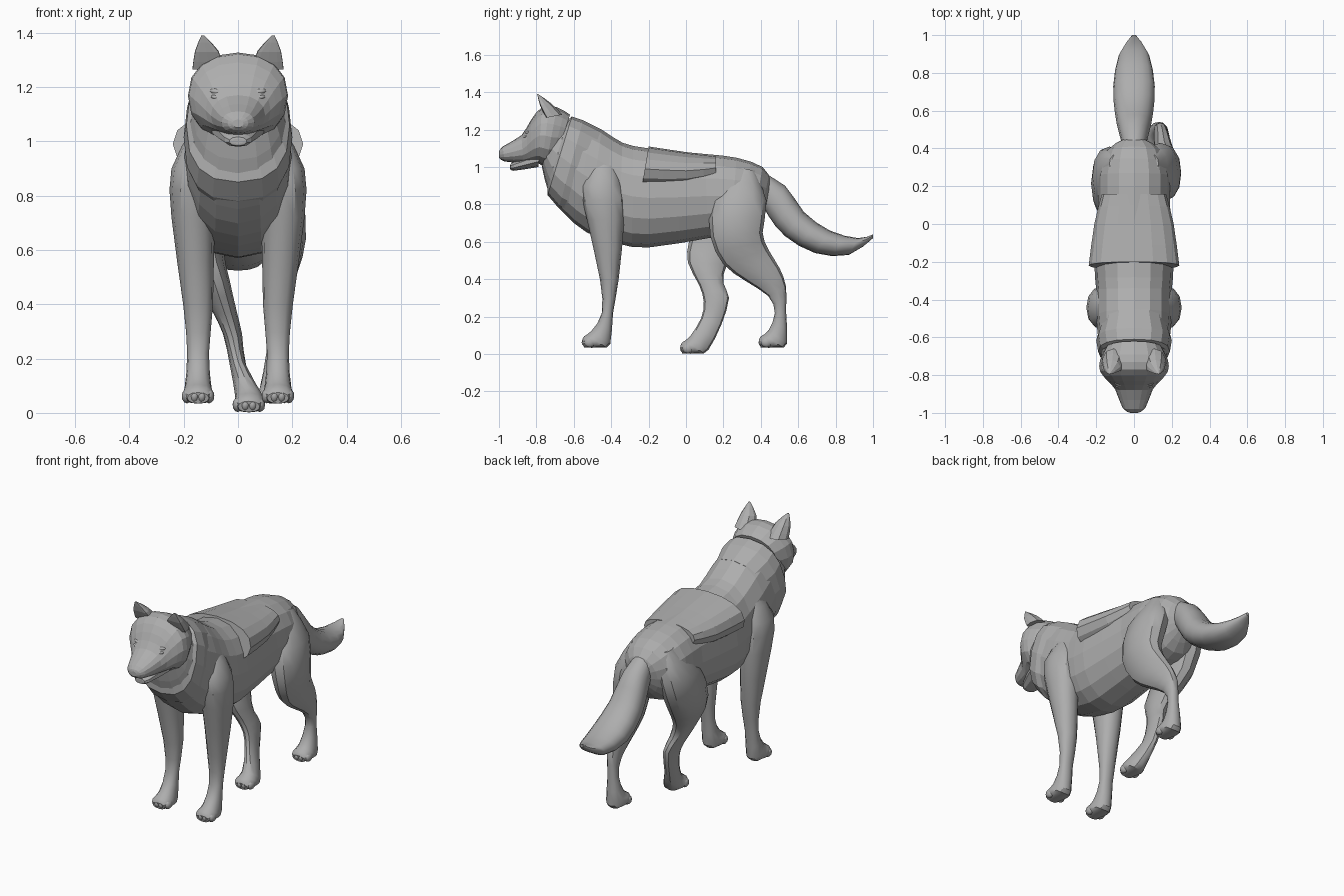
import bpy
import bmesh
import math
from mathutils import Vector

default_cube = bpy.data.objects.get("Cube")
if default_cube:
    bpy.data.objects.remove(default_cube, do_unlink=True)

# One plain grey for the whole animal
GREY = (0.42, 0.42, 0.42, 1)
fur = bpy.data.materials.new("grey_fur")
fur.use_nodes = True
fur.diffuse_color = GREY
for node in fur.node_tree.nodes:
    if node.type == "BSDF_PRINCIPLED":
        node.inputs["Base Color"].default_value = GREY
        node.inputs["Roughness"].default_value = 0.9


def finish(obj, smooth):
    """Give the object its material and, where wanted, smooth shading."""
    obj.data.materials.append(fur)
    if smooth:
        bpy.ops.object.select_all(action="DESELECT")
        obj.select_set(True)
        bpy.context.view_layer.objects.active = obj
        bpy.ops.object.shade_smooth_by_angle(angle=math.radians(35))


def catmull(before, start, end, after, t):
    """Smooth curve from start to end."""
    start_slope = (end - before) / 2
    end_slope = (after - start) / 2
    rise = end - start
    bend = 3 * rise - 2 * start_slope - end_slope
    twist = start_slope + end_slope - 2 * rise
    return start + t * (start_slope + t * (bend + t * twist))


def refine(stations, steps):
    """Insert smooth in-between stations."""
    last = len(stations) - 1
    result = []
    for i in range(last):
        around = [stations[min(max(i + k, 0), last)] for k in (-1, 0, 1, 2)]
        for step in range(steps):
            result.append([catmull(*values, step / steps) for values in zip(*around)])
    result.append(list(stations[last]))
    return result


def loft(name, stations, sides=16, steps=2, side=1, cup=0, power=0.9, smooth=False):
    """Skin oval rings. Station: edge point (y, z), opposite edge (y, z), half width, x."""
    stations = [tuple(s) + (0,) * (6 - len(s)) for s in stations]
    bm = bmesh.new()
    rings = []
    for ay, az, by, bz, width, x in refine(stations, steps):
        first, second = Vector((0, ay, az)), Vector((0, by, bz))
        middle, half = (first + second) / 2, (first - second) / 2
        ring = []
        for k in range(sides):
            angle = math.tau * k / sides
            along, across = math.cos(angle), math.sin(angle)
            along = math.copysign(abs(along) ** power, along)
            across = math.copysign(abs(across) ** power, across)
            if along > 0:
                along *= 1 - cup
            offset = Vector(((x + across * width) * side, 0, 0))
            ring.append(bm.verts.new(middle + half * along + offset))
        rings.append(ring)
    for lower, upper in zip(rings, rings[1:]):
        for k in range(sides):
            following = (k + 1) % sides
            bm.faces.new((lower[k], lower[following], upper[following], upper[k]))
    bm.faces.new(rings[0])
    bm.faces.new(rings[-1])
    bmesh.ops.recalc_face_normals(bm, faces=bm.faces)
    mesh = bpy.data.meshes.new(name)
    bm.to_mesh(mesh)
    bm.free()
    obj = bpy.data.objects.new(name, mesh)
    bpy.context.collection.objects.link(obj)
    finish(obj, smooth)


def blob(name, location, scale, tilt=0):
    """Small smooth ellipsoid."""
    bpy.ops.mesh.primitive_ico_sphere_add(subdivisions=2, radius=1, location=location)
    obj = bpy.context.object
    obj.name = name
    obj.scale = scale
    obj.rotation_euler = (0, tilt, 0)
    finish(obj, True)


def leg(name, stations, x, toe, sole, side=1):
    """Leg that runs down into a paw; toe is the paw's front, sole its underside."""
    paw = [
        (toe + .05, sole + .09, toe + .15, sole + .02, .05, x),
        (toe + .01, sole + .06, toe + .1, sole, .06, x),
        (toe, sole + .04, toe + .01, sole, .04, x),
    ]
    loft(name, stations + paw, sides=12, side=side, smooth=True)
    for number in range(4):
        offset = (number - 1.5) * .027
        centre = (x * side + offset, toe + .02 + abs(offset) / 2, sole + .027)
        blob(f"{name}_toe_{number}", centre, (.02, .03, .027))


# Torso and neck, rump to throat
loft("torso", [
    (.46, .92, .42, .76, .06),
    (.41, 1, .35, .67, .15),
    (.27, 1.05, .24, .64, .19),
    (.1, 1.07, .12, .62, .19),
    (-.2, 1.1, -.2, .57, .21),
    (-.34, 1.13, -.36, .59, .2),
    (-.45, 1.2, -.53, .65, .2),
    (-.55, 1.24, -.65, .75, .19),
    (-.62, 1.26, -.73, .85, .18),
    (-.7, 1.24, -.77, 1, .15),
])

# Layer of fur over the back, with its edge on the ribs
loft("back_fur", [
    (.16, 1.06, .16, .93, .17),
    (0, 1.08, 0, .88, .21),
    (-.2, 1.11, -.24, .87, .24),
])

# Ruff of fur over neck and chest
loft("neck_ruff", [
    (-.45, 1.2, -.57, .72, .17),
    (-.55, 1.25, -.68, .78, .2),
    (-.61, 1.27, -.74, .85, .19),
    (-.63, 1.25, -.74, .92, .17),
], steps=1, power=0.8)

# Head with muzzle and lower jaw
loft("head", [
    (-.62, 1.28, -.7, 1.03, .15),
    (-.69, 1.32, -.75, 1, .18),
    (-.77, 1.32, -.79, 1.02, .18),
    (-.83, 1.25, -.83, 1.02, .14),
    (-.88, 1.17, -.87, 1.02, .1),
    (-.98, 1.11, -.97, 1.03, .06),
    (-1, 1.08, -1, 1.05, .02),
])
loft("lower_jaw", [
    (-.78, 1.09, -.79, 1, .1),
    (-.92, 1.03, -.92, .98, .05),
    (-.94, 1.01, -.94, .99, .02),
], sides=10)
blob("nose", (0, -.98, 1.08), (.03, .02, .02))

# Bushy tail
loft("tail", [
    (.36, 1, .38, .85, .05),
    (.53, .9, .44, .74, .08),
    (.63, .76, .53, .63, .1),
    (.77, .66, .69, .54, .11),
    (.92, .62, .87, .53, .08),
    (1, .64, 1, .62, .01),
], smooth=True)

# Paired ears, eyes, brows and front legs
for label, side in (("left", 1), ("right", -1)):
    loft(label + "_ear", [
        (-.82, 1.25, -.66, 1.28, .06, .11),
        (-.83, 1.32, -.72, 1.34, .045, .115),
        (-.8, 1.39, -.79, 1.39, .005, .13),
    ], sides=10, side=side, cup=0.9)
    blob(label + "_eye", (side * .075, -.855, 1.16), (.026, .015, .01), side * -.2)
    blob(label + "_brow", (side * .07, -.84, 1.18), (.036, .02, .014), side * -.2)
    leg(label + "_front_leg", [
        (-.49, 1.04, -.38, 1.04, .05, .12),
        (-.56, .9, -.34, .9, .09, .155),
        (-.53, .72, -.33, .72, .08, .165),
        (-.46, .4, -.36, .4, .055, .147),
        (-.45, .22, -.39, .22, .04, .147),
    ], x=.147, toe=-.555, sole=.035, side=side)

# Hind leg stretched back
leg("left_hind_leg", [
    (.27, 1, .37, .98, .04, .09),
    (.14, .82, .43, .82, .09, .14),
    (.13, .63, .41, .65, .08, .17),
    (.2, .48, .44, .56, .06, .16),
    (.32, .39, .5, .46, .045, .15),
    (.44, .31, .535, .36, .035, .14),
    (.475, .22, .535, .23, .03, .135),
], x=.13, toe=.39, sole=.035)

# Hind leg stepping forward and under the body
leg("right_hind_leg", [
    (.27, 1, .37, .98, .04, -.09),
    (.1, .82, .41, .82, .09, -.13),
    (.02, .62, .33, .62, .08, -.135),
    (.01, .49, .22, .48, .06, -.09),
    (.07, .37, .2, .38, .045, -.05),
    (.095, .28, .23, .3, .035, -.02),
    (.08, .19, .19, .16, .03, 0),
], x=.04, toe=-.03, sole=.003)
